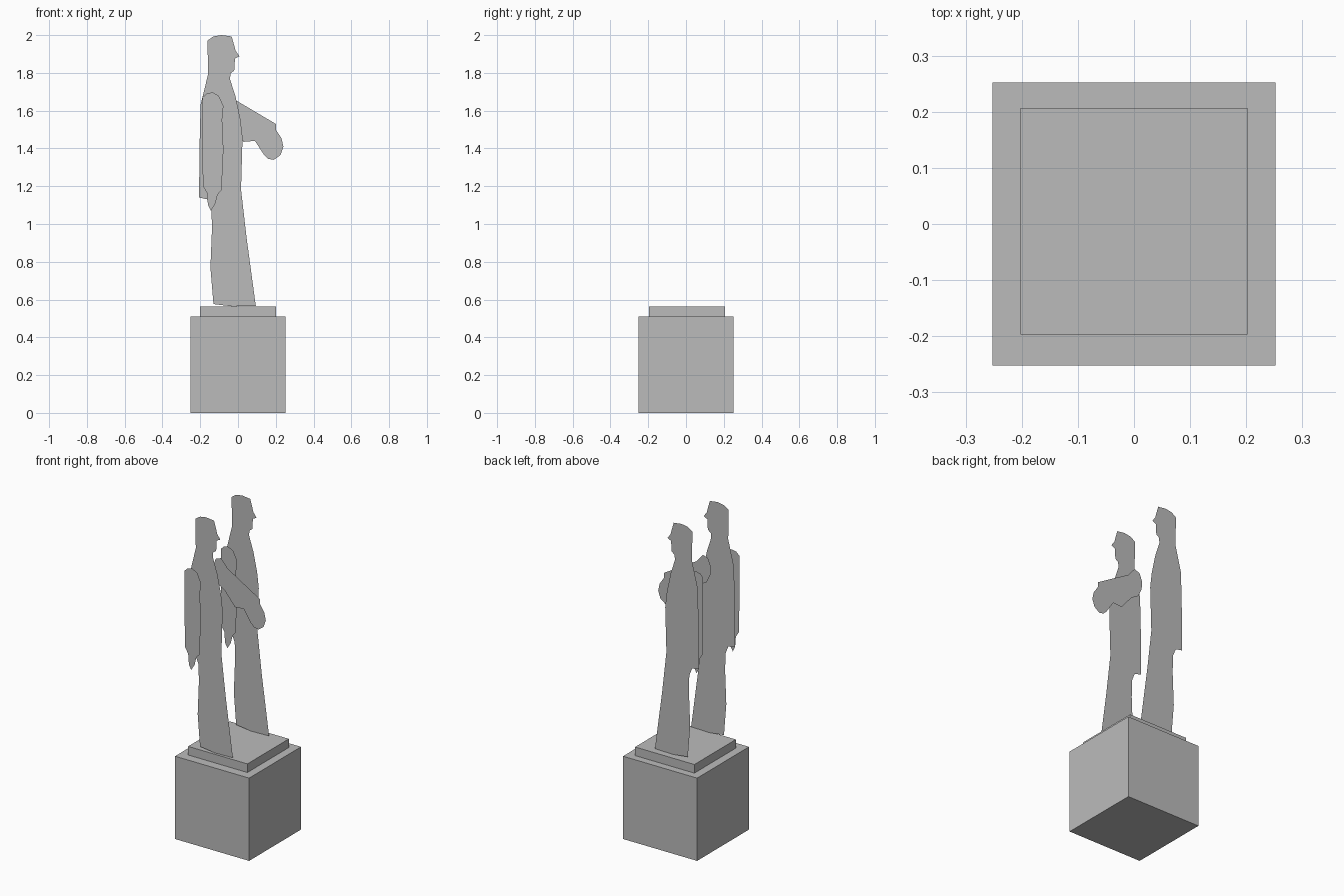
import bpy, bmesh
from mathutils import Matrix

cube = bpy.data.objects.get("Cube")
if cube:
    bpy.data.objects.remove(cube, do_unlink=True)

grey = bpy.data.materials.new("stone_grey")
grey.use_nodes = True
colour = (0.5, 0.5, 0.5, 1)
grey.diffuse_color = colour
grey.node_tree.nodes["Principled BSDF"].inputs["Base Color"].default_value = colour


def finish(name, bm):
    mesh = bpy.data.meshes.new(name)
    bm.to_mesh(mesh)
    bm.free()
    mesh.materials.append(grey)
    obj = bpy.data.objects.new(name, mesh)
    bpy.context.collection.objects.link(obj)
    return obj


def block(name, width, bottom, top, y=0):
    bm = bmesh.new()
    size = Matrix.Diagonal((width, width, top - bottom, 1))
    place = Matrix.Translation((0, y, (bottom + top) / 2))
    bmesh.ops.create_cube(bm, size=1, matrix=place @ size)
    return finish(name, bm)


def cutout(name, outline, y):
    """Flat upright sheet with the given side outline."""
    bm = bmesh.new()
    face = bm.faces.new([bm.verts.new((x, y, z)) for x, z in outline])
    face.normal_update()
    if face.normal.y > 0:
        face.normal_flip()
    bmesh.ops.triangulate(bm, faces=[face], ngon_method='EAR_CLIP')
    return finish(name, bm)


# Head, coat and legs in one outline
BODY = [
    (-.161, 1.972), (-.13, 1.993), (-.087, 2), (-.034, 1.993), (-.02, 1.945),
    (-.013, 1.918), (.008, 1.888), (-.016, 1.876), (-.02, 1.812), (-.04, 1.797),
    (-.042, 1.765), (-.013, 1.675), (.013, 1.553), (.024, 1.458), (.016, 1.183),
    (.045, .93), (.094, .567), (-.03, .564), (-.13, .576), (-.146, .77),
    (-.138, .97), (-.14, 1.08), (-.16, 1.13), (-.206, 1.14), (-.204, 1.394),
    (-.198, 1.632), (-.159, 1.79),
]
# Arm hanging down at the side
HANGING_ARM = [
    (-.188, 1.67), (-.167, 1.69), (-.135, 1.697), (-.103, 1.68), (-.077, 1.626),
    (-.084, 1.553), (-.077, 1.394), (-.087, 1.18), (-.108, 1.156), (-.12, 1.108),
    (-.143, 1.07), (-.159, 1.1), (-.164, 1.165), (-.186, 1.2), (-.188, 1.4),
]
# Arm reaching forward
REACHING_ARM = [
    (-.02, 1.66), (.2, 1.53), (.2, 1.5), (.23, 1.455), (.24, 1.41), (.225, 1.365),
    (.19, 1.34), (.16, 1.345), (.135, 1.37), (.09, 1.44), (.03, 1.435),
    (-.043, 1.522), (-.09, 1.55), (-.115, 1.6), (-.12, 1.65), (-.1, 1.7),
    (-.064, 1.712),
]

# Pedestal
block("pedestal", .505, 0, .51)
block("plinth", .404, .51, .563, .005)

# Two standing figures
for side, y in (("front", -.184), ("rear", .168)):
    cutout(side + "_figure_body", BODY, y)
    cutout(side + "_figure_hanging_arm", HANGING_ARM, y - .067)
cutout("front_figure_reaching_arm", REACHING_ARM, -.072)
